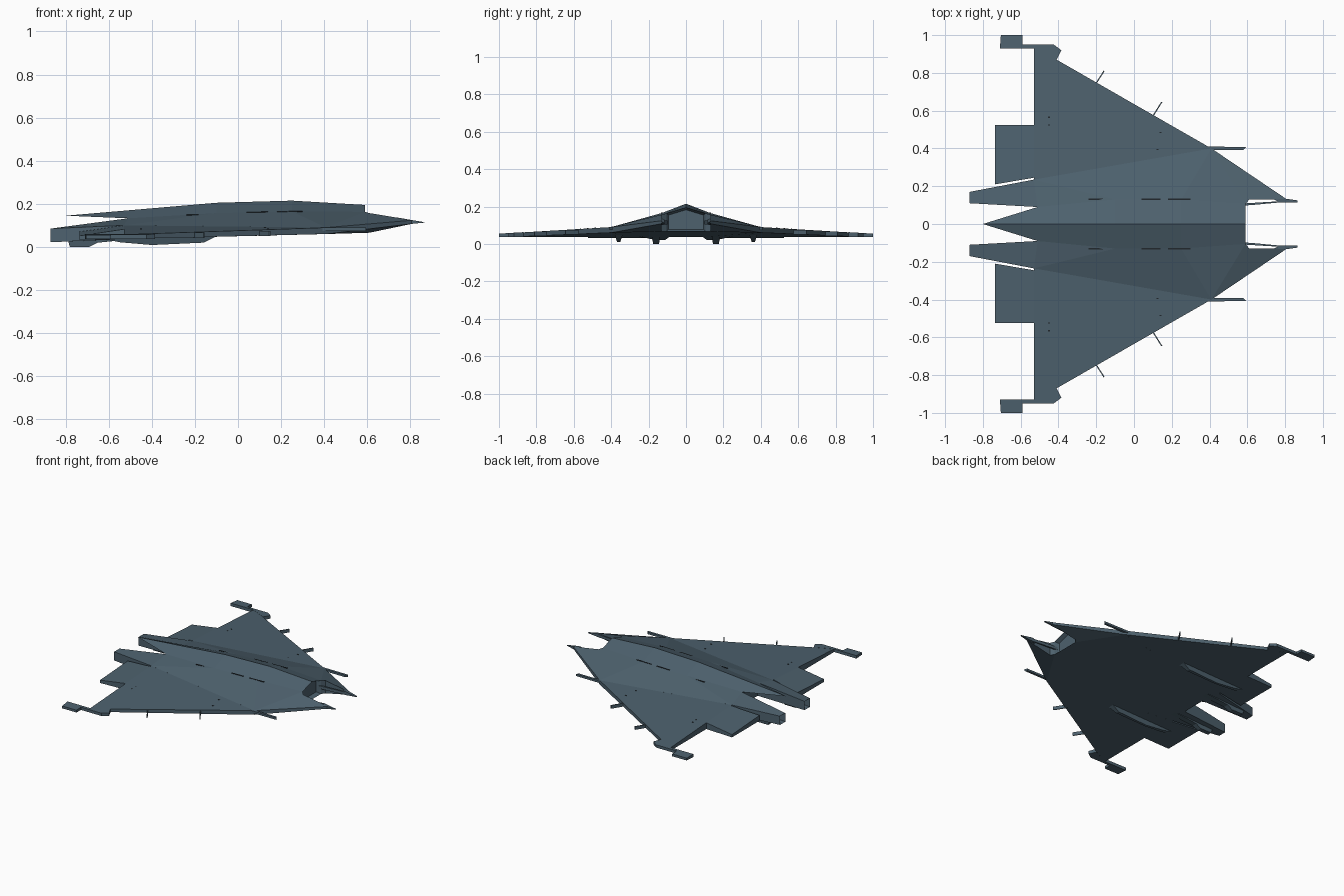
import bpy, bmesh, math

if "Cube" in bpy.data.objects:
    bpy.data.objects.remove(bpy.data.objects["Cube"])

mat = bpy.data.materials.new("slate_hull")
mat.diffuse_color = (0.075, 0.12, 0.155, 1)
mat.use_nodes = True
mat.node_tree.nodes["Principled BSDF"].inputs["Base Color"].default_value = mat.diffuse_color
dark = bpy.data.materials.new("dark_vent")
dark.diffuse_color = (0.015, 0.02, 0.025, 1)
dark.use_nodes = True
dark.node_tree.nodes["Principled BSDF"].inputs["Base Color"].default_value = dark.diffuse_color


def finish(name, bm, material=mat):
    """Mirror the half across y, fix normals and create the object."""
    bmesh.ops.mirror(bm, geom=bm.verts[:] + bm.edges[:] + bm.faces[:],
                     axis='Y', merge_dist=0.0005)
    bmesh.ops.recalc_face_normals(bm, faces=bm.faces[:])
    me = bpy.data.meshes.new(name)
    me.materials.append(material)
    ob = bpy.data.objects.new(name, me)
    bpy.context.collection.objects.link(ob)
    bm.to_mesh(me)
    return ob


def slab(name, outline, top, bottom, material=mat):
    """Plan outline closed between a top and a bottom height function."""
    bm = bmesh.new()
    t = [bm.verts.new((x, y, top(x, y))) for x, y in outline]
    b = [bm.verts.new((x, y, bottom(x, y))) for x, y in outline]
    bm.faces.new(t)
    bm.faces.new(b[::-1])
    n = len(t)
    for i in range(n):
        j = (i + 1) % n
        bm.faces.new((t[i], b[i], b[j], t[j]))
    return finish(name, bm, material)


def keel(name, y, profile, half_top, half_bottom):
    """Side profile (x, z) extruded across y, narrowing downwards."""
    bm = bmesh.new()
    zs = [z for _, z in profile]
    lo, hi = min(zs), max(zs)
    def w(z):
        return half_bottom + (half_top - half_bottom) * (z - lo) / (hi - lo)
    a = [bm.verts.new((x, y - w(z), z)) for x, z in profile]
    b = [bm.verts.new((x, y + w(z), z)) for x, z in profile]
    bm.faces.new(a)
    bm.faces.new(b[::-1])
    n = len(a)
    for i in range(n):
        j = (i + 1) % n
        bm.faces.new((a[i], b[i], b[j], a[j]))
    return finish(name, bm)


def flat(z):
    return lambda x, y: z


def rect(x0, x1, y0, y1):
    return [(x0, y0), (x1, y0), (x1, y1), (x0, y1)]


def wing_top(x, y):
    return 0.09 - 0.06 * (y - 0.4)


def wing_bottom(x, y):
    return 0.05 + 0.025 * x


# Fuselage: ridge R, shoulder S, nacelle N, crease C, prong P/Q (lower case = underside)
P = {
    'R0': (-.8, 0, .145), 'R1': (-.1, 0, .205), 'R2': (.25, 0, .215), 'R3': (.59, 0, .195),
    'S0': (-.51, .09, .133), 'S1': (-.1, .13, .157), 'S2': (.25, .13, .165), 'S3': (.59, .105, .163),
    'N0': (-.87, .11, .085), 'C0': (-.87, .17, .085), 'C1': (-.53, .235, .1), 'C2': (.41, .4, .09),
    'P': (.81, .13, .124), 'Q': (.61, .13, .157), 'M0': (-.51, 0, .133),
    'n0': (-.87, .11, .022), 'c0': (-.87, .17, .022), 'c1': (-.53, .235, .037), 'c2': (.41, .4, .06),
    'p': (.81, .13, .108), 'q': (.61, .13, .066), 's3': (.59, .105, .066), 'm3': (.59, 0, .066),
    's0': (-.51, .09, .037), 'm0': (-.51, 0, .037),
}
FACES = ["R0 S0 S1 R1", "R1 S1 S2 R2", "R2 S2 S3 R3", "S0 N0 C0 C1", "S0 C1 S1",
         "S1 C1 C2 S2", "S2 C2 S3", "S3 C2 P Q", "C2 c2 p P", "Q P p q", "S3 Q q s3",
         "R3 S3 s3 m3", "s3 q p c2", "m3 s3 c2 c1 s0 m0", "s0 c1 c0 n0", "C0 C1 c1 c0",
         "C1 C2 c2 c1", "N0 C0 c0 n0", "S0 N0 n0 s0", "M0 S0 s0 m0", "R0 S0 M0"]
bm = bmesh.new()
V = {k: bm.verts.new(c) for k, c in P.items()}
for f in FACES:
    bm.faces.new([V[k] for k in f.split()])
hull = finish("fuselage", bm)

# Recessed intake mouth and engine nozzles
bm = bmesh.new()
bm.from_mesh(hull.data)
for x, thick, depth in ((.59, .012, -.03), (-.87, .008, -.04)):
    fs = [f for f in bm.faces if all(abs(v.co.x - x) < .002 for v in f.verts)]
    bmesh.ops.inset_region(bm, faces=fs, thickness=thick, depth=0, use_even_offset=True)
    for v in {v for f in fs for v in f.verts}:
        v.co.x += depth if x > 0 else -depth
bm.to_mesh(hull.data)

# Delta wings, trailing flaps and hooked wing tips
slab("wing", [(.41, .4), (-.41, .87), (-.53, .93), (-.53, .235)], wing_top, wing_bottom)
slab("flap", [(-.53, .525), (-.735, .525), (-.735, .21), (-.53, .245)],
     lambda x, y: wing_top(x, y) + .15 * (x + .53), wing_bottom)
slab("wing_tip", [(-.41, .87), (-.385, .92), (-.425, .95), (-.59, .95), (-.59, 1),
                  (-.705, 1), (-.71, .93), (-.53, .93)],
     lambda x, y: wing_top(x, y) + .001, lambda x, y: .038)

# Nose prong tips and thin inner rails
slab("nose_tip", [(.74, .13), (.81, .133), (.865, .125), (.865, .115), (.77, .115)],
     lambda x, y: .115 + .17 * (.865 - x), lambda x, y: .113 - .1 * (.865 - x))
slab("nose_rail", [(.565, .097), (.62, .1), (.78, .115), (.78, .121), (.565, .108)],
     lambda x, y: .125, lambda x, y: .105)

# Wing guns and leading edge antennas
slab("wing_gun", [(.36, .392), (.58, .392), (.593, .408), (.36, .41)], flat(.09), flat(.075))
for x0, y0, x1, y1, z in ((-.2, .74, -.155, .81, .052), (.1, .565, .15, .645, .06)):
    slab("edge_antenna", [(x0, y0), (x1, y1), (x1 - .006, y1 + .002), (x0 - .006, y0 + .002)],
         flat(z + .014), flat(z - .01))

# Underside pods and nacelle skids
keel("belly_pod", .36, [(-.66, .045), (-.55, .022), (-.4, .009), (-.16, .02), (-.1, .05)], .022, .008)
keel("nacelle_skid", .16, [(-.79, .032), (-.78, 0), (-.69, 0), (-.65, .02), (-.45, .04)], .022, .016)

# Nacelle vents and small roof panels
slab("nacelle_vent", rect(-.835, -.755, .138, .158), lambda x, y: .088 + .04 * (x + .87), flat(.07), dark)
for x0, x1, z in ((-.24, -.02, .153), (.04, .14, .163), (.18, .3, .166)):
    slab("roof_panel", rect(x0, x1, .126, .134), lambda x, y: z + .001 + (x - x1) * .02, flat(z - .02), dark)
for x, y in ((-.45, .525), (-.45, .565), (.125, .395), (.14, .485)):
    slab("wing_stud", rect(x - .005, x + .005, y - .003, y + .003),
         lambda x, y: wing_top(x, y) + .002, flat(.06), dark)
